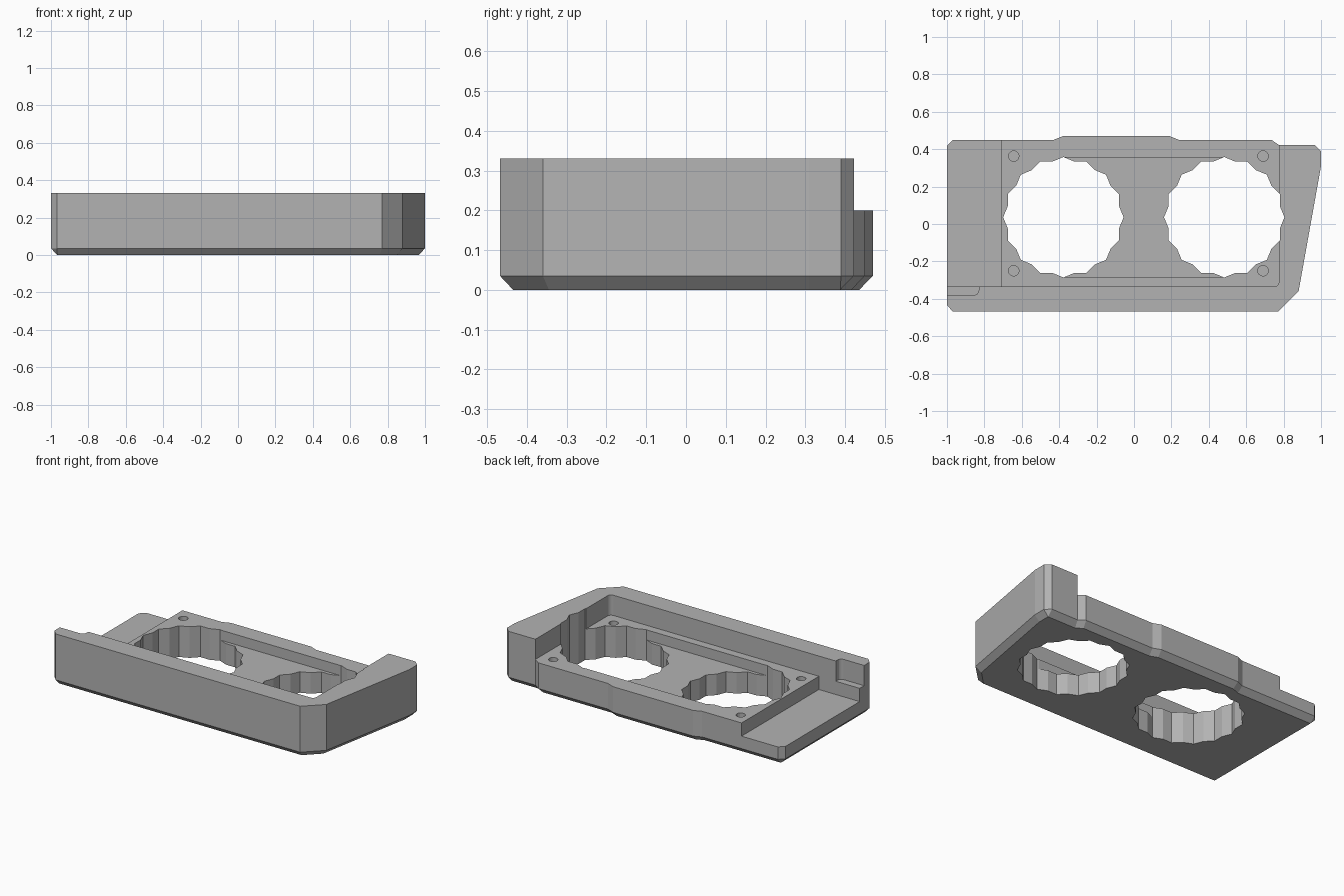
import bpy, bmesh, math

if "Cube" in bpy.data.objects:
    bpy.data.objects.remove(bpy.data.objects["Cube"])

grey = bpy.data.materials.new("grey_plastic")
grey.diffuse_color = (0.45, 0.45, 0.45, 1)
grey.use_nodes = True
grey.node_tree.nodes["Principled BSDF"].inputs["Base Color"].default_value = grey.diffuse_color


def loft(name, layers):
    """Solid from stacked outlines: [(z, points), ...]"""
    bm = bmesh.new()
    rings = [[bm.verts.new((x, y, z)) for x, y in pts] for z, pts in layers]
    n = len(rings[0])
    for lo, hi in zip(rings, rings[1:]):
        for i in range(n):
            j = (i + 1) % n
            bm.faces.new((lo[i], lo[j], hi[j], hi[i]))
    bm.faces.new(rings[0][::-1])
    bm.faces.new(rings[-1])
    bmesh.ops.remove_doubles(bm, verts=bm.verts, dist=1e-4)
    bmesh.ops.recalc_face_normals(bm, faces=bm.faces)
    me = bpy.data.meshes.new(name)
    bm.to_mesh(me)
    bm.free()
    me.materials.append(grey)
    ob = bpy.data.objects.new(name, me)
    bpy.context.collection.objects.link(ob)
    return ob


def rect(x0, x1, y0, y1):
    return [(x0, y0), (x1, y0), (x1, y1), (x0, y1)]


def cut(target, name, pts, z0, z1):
    cutter = loft(name, [(z0, pts), (z1, pts)])
    cutter.hide_render = True
    cutter.hide_viewport = True
    cutter.display_type = 'WIRE'
    mod = target.modifiers.new(name, 'BOOLEAN')
    mod.operation = 'DIFFERENCE'
    mod.solver = 'EXACT'
    mod.object = cutter


# Heights
TOP, DECK, RECESS, SHELF, BEVEL = 0.33, 0.20, 0.135, 0.115, 0.035

# Body outline and the slightly smaller base outline below the bevel
outline = [(-1, -0.435), (-0.968, -0.468), (0.77, -0.468), (0.88, -0.36),
           (1, 0.31), (1, 0.39), (0.966, 0.422), (0.775, 0.422),
           (0.735, 0.45), (0.24, 0.45), (0.19, 0.47), (-0.38, 0.47),
           (-0.43, 0.45), (-0.968, 0.45), (-1, 0.418)]
base = [(-0.966, -0.435), (-0.966, -0.435), (0.757, -0.435), (0.848, -0.345),
        (0.966, 0.31), (0.966, 0.388), (0.966, 0.388), (0.765, 0.388),
        (0.725, 0.416), (0.235, 0.416), (0.185, 0.436), (-0.375, 0.436),
        (-0.425, 0.416), (-0.966, 0.416), (-0.966, 0.416)]
body = loft("tray_body", [(0, base), (BEVEL, outline), (TOP, outline)])

# Open pocket with a rounded inner corner, leaving the front and right walls
R = 0.025
corner = [(0.775 - R + R * math.sin(a), -0.335 + R - R * math.cos(a))
          for a in (math.pi / 2 * i / 4 for i in range(5))]
cut(body, "pocket_cutter", [(-1.2, -0.335)] + corner + [(0.775, 0.7), (-1.2, 0.7)], DECK, 0.6)

# Lower shelf at the left end
cut(body, "shelf_cutter", rect(-1.2, -0.71, -0.335, 0.7), SHELF, 0.5)

# Small notch in the left end of the front wall
arc = [(-0.83 - R + R * math.sin(a), -0.38 + R - R * math.cos(a))
       for a in (math.pi / 2 * i / 4 for i in range(5))]
cut(body, "notch_cutter", [(-1.2, -0.38)] + arc + [(-0.83, -0.3), (-1.2, -0.3)], DECK, 0.55)

# Shallow recess joining the two large holes
CX, CY, HR = (-0.3775, 0.4825), 0.036, 0.322
cut(body, "recess_cutter", rect(CX[0], CX[1], CY - 0.319, CY + 0.319), RECESS, 0.45)

# Two sixteen-pointed through holes (each two overlapping octagons)
inner = HR * math.cos(math.pi / 8) / math.cos(math.pi / 16)
for side, cx in zip(("left", "right"), CX):
    star = [(cx + r * math.cos(a), CY + r * math.sin(a))
            for r, a in (((HR, inner)[i % 2], math.pi * i / 16) for i in range(32))]
    cut(body, side + "_hole_cutter", star, -0.2, 0.65)

# Blind screw holes at the deck corners
k = 0
for x in (-0.643, 0.69):
    for y in (-0.25, 0.363):
        k += 1
        ring = [(x + 0.028 * math.cos(math.tau * i / 16),
                 y + 0.028 * math.sin(math.tau * i / 16)) for i in range(16)]
        cut(body, f"screw_hole_cutter_{k}", ring, 0.08, 0.4)
